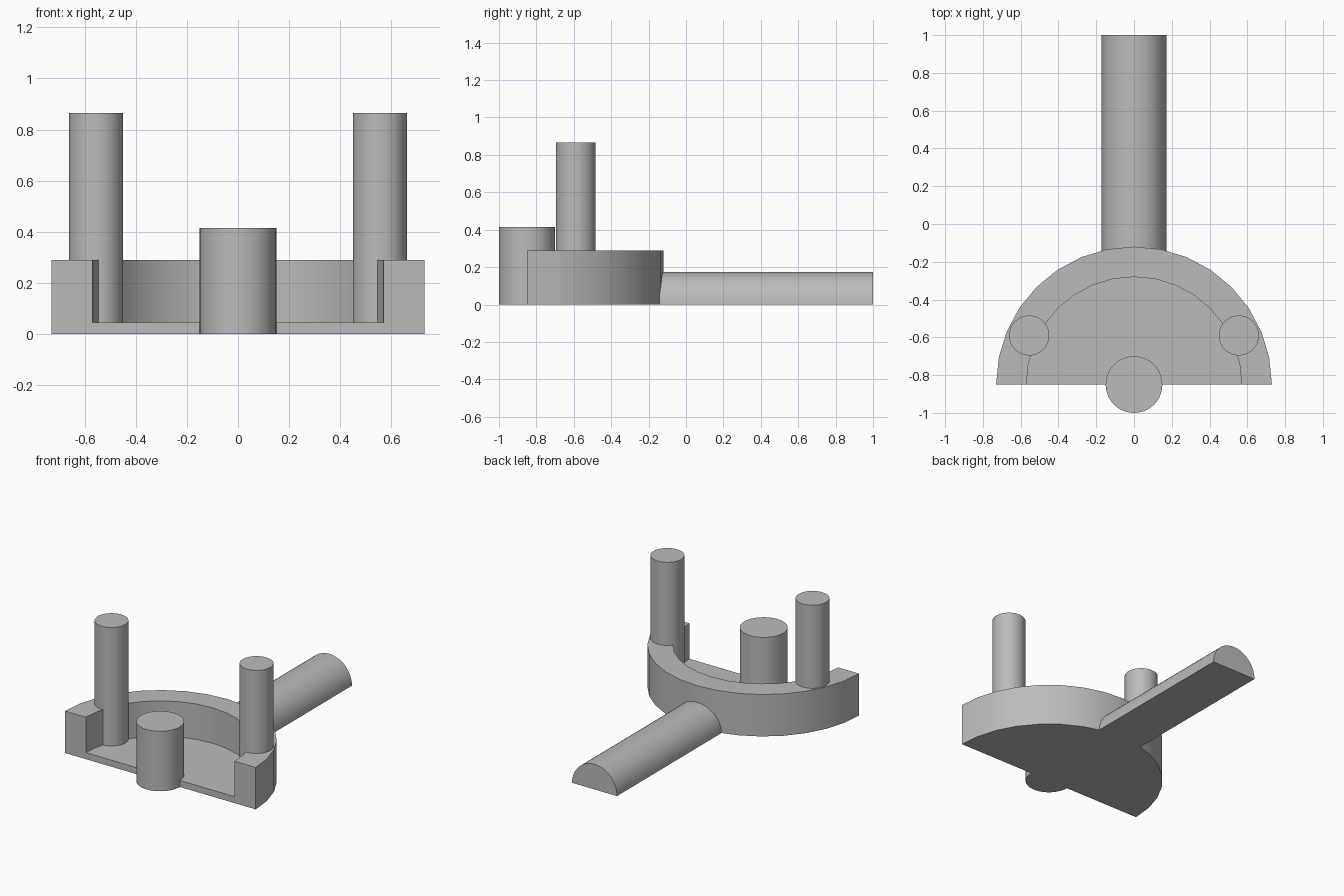
import bpy, bmesh, math
from mathutils import Matrix, Vector

cube = bpy.data.objects.get("Cube")
if cube:
    bpy.data.objects.remove(cube)

grey = bpy.data.materials.new("plain grey")
grey.use_nodes = True
colour = (0.5, 0.5, 0.5, 1)
grey.diffuse_color = colour
grey.node_tree.nodes["Principled BSDF"].inputs["Base Color"].default_value = colour

CENTRE_Y = -0.85


def finish(name, bm, location):
    bmesh.ops.recalc_face_normals(bm, faces=bm.faces)
    mesh = bpy.data.meshes.new(name)
    bm.to_mesh(mesh)
    bm.free()
    mesh.materials.append(grey)
    obj = bpy.data.objects.new(name, mesh)
    obj.location = location
    bpy.context.collection.objects.link(obj)
    bpy.ops.object.select_all(action="DESELECT")
    obj.select_set(True)
    bpy.context.view_layer.objects.active = obj
    bpy.ops.object.shade_smooth_by_angle(angle=math.radians(30))
    return obj


def pillar(name, x, y, radius, bottom, top):
    bm = bmesh.new()
    bmesh.ops.create_cone(bm, cap_ends=True, segments=48, radius1=radius,
                          radius2=radius, depth=top - bottom)
    finish(name, bm, (x, y, (bottom + top) / 2))


# Half-round tray: floor and rim section swept through half a turn
section = [(0, 0), (0.73, 0), (0.73, 0.29), (0.57, 0.29), (0.57, 0.045), (0, 0.045)]
STEPS = 16
bm = bmesh.new()
rows = []
for i in range(STEPS + 1):
    turn = Matrix.Rotation(math.pi * i / STEPS, 3, "Z")
    rows.append([bm.verts.new(turn @ Vector((r, 0, z))) for r, z in section])
for a, b in zip(rows, rows[1:]):
    for j in range(len(section) - 1):
        bm.faces.new((a[j], a[j + 1], b[j + 1], b[j]))
bm.faces.new(rows[0])
bm.faces.new(rows[-1])
bmesh.ops.remove_doubles(bm, verts=bm.verts, dist=0.0001)
bmesh.ops.dissolve_limit(bm, angle_limit=math.radians(1), verts=bm.verts, edges=bm.edges)
finish("half_round_tray", bm, (0, CENTRE_Y, 0))

# Upright pins
pillar("centre_pin", 0, CENTRE_Y, 0.15, 0, 0.415)
for side, sign in (("left", 1), ("right", -1)):
    pillar(side + "_pin", sign * 0.555, -0.59, 0.106, 0.02, 0.865)

# Half-round arm reaching back from the rim
bm = bmesh.new()
arc = [math.pi * i / 24 for i in range(25)]
end = bm.faces.new([bm.verts.new((0.172 * math.cos(t), 0, 0.174 * math.sin(t))) for t in arc])
swept = bmesh.ops.extrude_face_region(bm, geom=[end])["geom"]
bmesh.ops.translate(bm, vec=(0, 1.15, 0),
                    verts=[g for g in swept if isinstance(g, bmesh.types.BMVert)])
finish("rear_arm", bm, (0, -0.15, 0))
